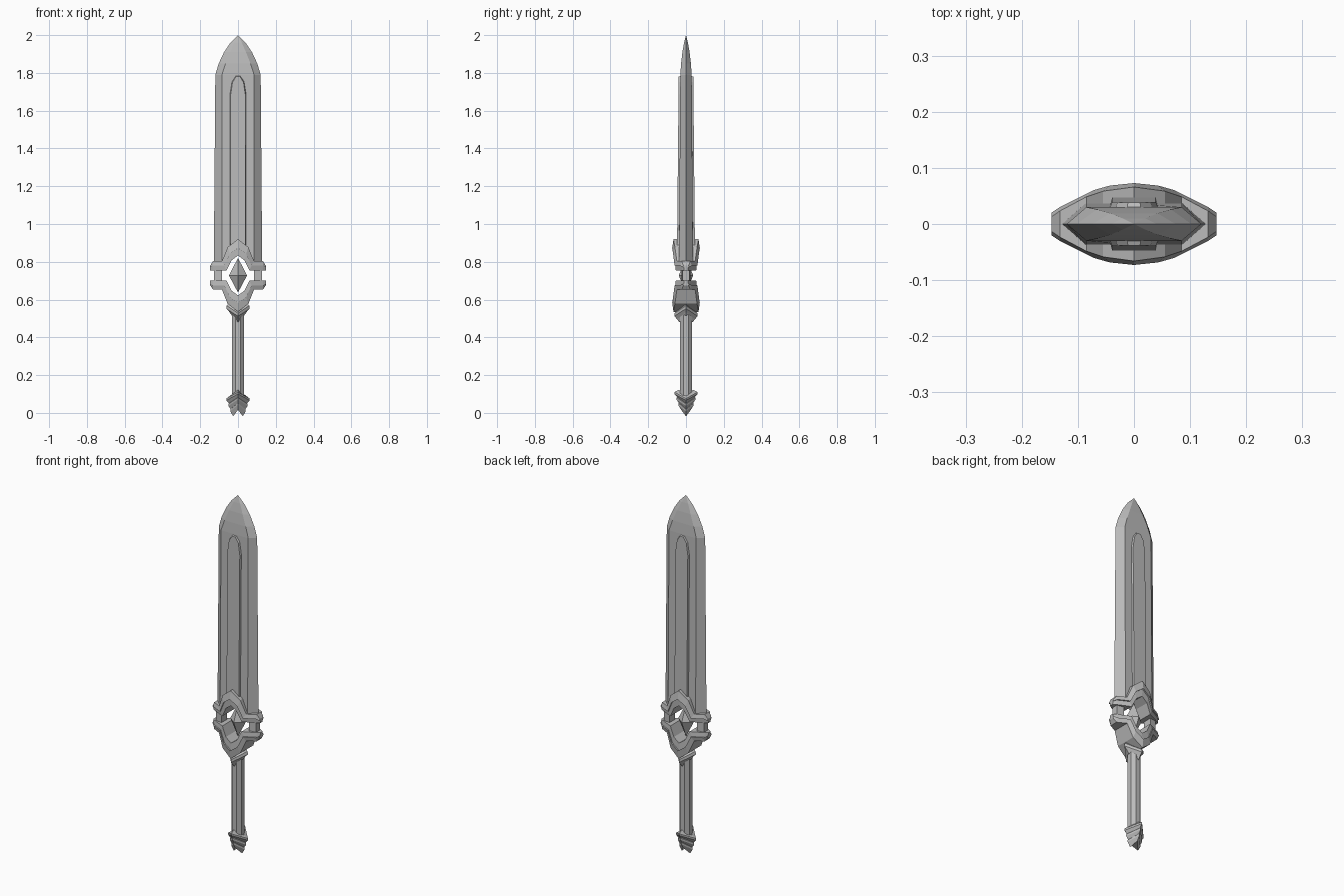
import bpy, bmesh, math

cube = bpy.data.objects.get("Cube")
if cube:
    bpy.data.objects.remove(cube)

steel = bpy.data.materials.new("grey_steel")
steel.use_nodes = True
steel.diffuse_color = (0.5, 0.5, 0.5, 1)
steel.node_tree.nodes["Principled BSDF"].inputs["Base Color"].default_value = (0.5, 0.5, 0.5, 1)


def loft(name, rings):
    """Join equal-length point rings into a closed, flat-faced solid."""
    bm = bmesh.new()
    rows = [[bm.verts.new(p) for p in ring] for ring in rings]
    n = len(rows[0])
    for a, b in zip(rows, rows[1:]):
        for i in range(n):
            j = (i + 1) % n
            bm.faces.new((a[i], a[j], b[j], b[i]))
    bm.faces.new(rows[0])
    bm.faces.new(rows[-1])
    bmesh.ops.remove_doubles(bm, verts=bm.verts, dist=0.0004)
    bmesh.ops.recalc_face_normals(bm, faces=bm.faces)
    mesh = bpy.data.meshes.new(name)
    bm.to_mesh(mesh)
    bm.free()
    obj = bpy.data.objects.new(name, mesh)
    bpy.context.collection.objects.link(obj)
    mesh.materials.append(steel)
    return obj


# Blade: six-sided section, bevelled edges, curved point
def blade_ring(z, w, flat, y, lift=0):
    half = [(w, 0), (flat, -y), (0, -y), (-flat, -y)]
    pts = half + [(-x, -yy) for x, yy in half]
    return [(x, yy, z + lift * max(0, 1 - abs(x) / 0.085)) for x, yy in pts]


loft("blade", [
    blade_ring(0.785, 0.128, 0.086, 0.037, 0.085),
    blade_ring(1.79, 0.12, 0.085, 0.03),
    blade_ring(1.85, 0.102, 0.066, 0.026),
    blade_ring(1.91, 0.074, 0.042, 0.019),
    blade_ring(1.96, 0.04, 0.02, 0.01),
    blade_ring(2.0, 0.0002, 0.0001, 0.0001)])

# Raised arched panel on both faces of the blade
arch = [(0.045, 0.865), (0.045, 1.69), (0.034, 1.755), (0.0125, 1.785)]
arch += [(-x, z) for x, z in reversed(arch)]
for side, label in ((-1, "front"), (1, "back")):
    base = [(x, side * 0.025, z) for x, z in arch]
    face = [(x * 0.86, side * (0.056 - 0.0098 * z), z - 0.005) for x, z in arch]
    loft(label + "_blade_panel", [base, face])


# Guard bands: bowed chevrons with a stepped face
def bow(x):
    return 0.073 - 2.45 * x * x


outer = [(0, 0.92), (0.055, 0.877), (0.085, 0.803), (0.132, 0.803), (0.147, 0.78)]
middle = [(0, 0.873), (0.043, 0.842), (0.072, 0.78), (0.132, 0.78), (0.147, 0.772)]
inner = [(0, 0.833), (0.034, 0.808), (0.06, 0.755), (0.132, 0.755), (0.147, 0.755)]


def guard_band(name, flip):
    rings = []
    for o, m, i in zip(outer, middle, inner):
        section = [(o, 0.007), (m, 0), (m, 0.008), (i, 0.010)]
        front = [(x, -max(bow(x) - d, 0.008), z) for (x, z), d in section]
        ring = front + [(x, -y, z) for x, y, z in reversed(front)]
        rings.append([(x, y, 1.455 - z if flip else z) for x, y, z in ring])
    left = [[(-x, y, z) for x, y, z in r] for r in reversed(rings[1:])]
    loft(name, left + rings)


guard_band("upper_guard", False)
guard_band("lower_guard", True)

# Posts joining the two guard bands
for s, label in ((-1, "right"), (1, "left")):
    loft(label + "_guard_post", [
        [(s * x, y, z) for x, y in ((0.086, -0.024), (0.126, -0.018),
                                    (0.126, 0.018), (0.086, 0.024))]
        for z in (0.68, 0.78)])


# Faceted parts with a ring of sides around the z axis
def turned(name, profile, sides, turn=0, saddle=0, squash=1):
    rings = []
    for r, z in profile:
        ring = []
        for k in range(sides):
            a = turn + math.tau * k / sides
            ring.append((r * math.cos(a), r * squash * math.sin(a),
                         z + saddle * math.cos(2 * a)))
        rings.append(ring)
    return loft(name, rings)


# Diamond gem in the opening
turned("gem", [(0.0002, 0.637), (0.048, 0.728), (0.0002, 0.82)], 4, squash=0.8)

# Eight-sided grip
turned("grip", [(0.035, 0.075), (0.035, 0.56)], 8, turn=math.pi / 8)

# Saddle-shaped collar under the guard
turned("collar", [(0.036, 0.50), (0.047, 0.516), (0.062, 0.532),
                  (0.06, 0.548), (0.04, 0.565)], 4, saddle=0.02)

# Stacked pommel tiers
for k, r in enumerate((0.062, 0.051, 0.041)):
    z = 0.087 - 0.029 * k
    turned("pommel_tier_%d" % (k + 1),
           [(r * 0.62, z - 0.03), (r, z - 0.004), (r, z + 0.006),
            (r * 0.6, z + 0.018)], 4, saddle=-0.017)
